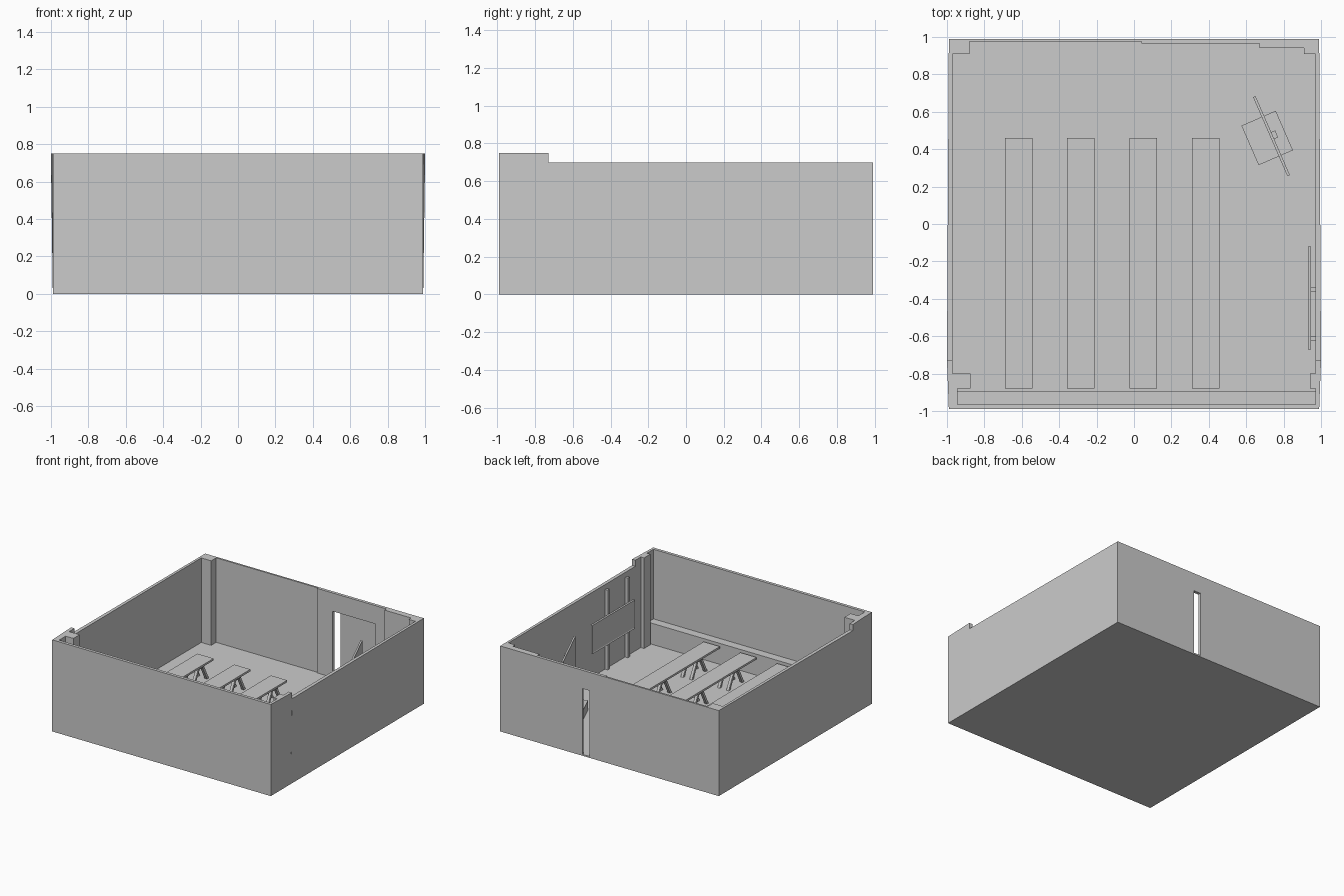
import bpy, bmesh, math
from mathutils import Matrix, Vector

default = bpy.data.objects.get("Cube")
if default:
    bpy.data.objects.remove(default, do_unlink=True)

grey = bpy.data.materials.new("plain grey")
grey.use_nodes = True
grey.diffuse_color = (0.6, 0.6, 0.6, 1)
grey.node_tree.nodes["Principled BSDF"].inputs["Base Color"].default_value = (0.6, 0.6, 0.6, 1)


def make_object(name, bm):
    bmesh.ops.recalc_face_normals(bm, faces=bm.faces)
    mesh = bpy.data.meshes.new(name)
    bm.to_mesh(mesh)
    bm.free()
    mesh.materials.append(grey)
    obj = bpy.data.objects.new(name, mesh)
    bpy.context.collection.objects.link(obj)
    return obj


def add_box(bm, x, y, z):
    """Box from (low, high) ranges; returns its vertices."""
    size = Matrix.Diagonal((x[1] - x[0], y[1] - y[0], z[1] - z[0], 1))
    centre = Matrix.Translation((sum(x) / 2, sum(y) / 2, sum(z) / 2))
    return bmesh.ops.create_cube(bm, size=1, matrix=centre @ size)["verts"]


def box(name, x, y, z):
    bm = bmesh.new()
    add_box(bm, x, y, z)
    return make_object(name, bm)


def extrude_outline(name, outline, height):
    bm = bmesh.new()
    face = bm.faces.new([bm.verts.new((x, y, 0)) for x, y in outline])
    top = bmesh.ops.extrude_face_region(bm, geom=[face])["geom"]
    for v in top:
        if isinstance(v, bmesh.types.BMVert):
            v.co.z = height
            # outer side walls flare slightly where the two heights meet
            if abs(v.co.x) > 0.985 and abs(v.co.y - STEP) < 0.001:
                v.co.x = math.copysign(1.0, v.co.x)
    return make_object(name, bm)


OUT, STEP = 0.99, -0.73

# Room shell: rear walls with corner columns and stepped back wall
rear_walls = extrude_outline("rear_walls", [
    (-OUT, STEP), (-OUT, OUT), (OUT, OUT), (OUT, STEP), (0.97, STEP),
    (0.97, 0.91), (0.91, 0.91), (0.91, 0.94), (0.67, 0.94), (0.67, 0.965),
    (0.04, 0.965), (0.04, 0.975), (-0.88, 0.975), (-0.88, 0.91),
    (-0.97, 0.91), (-0.97, STEP)], 0.70)

# Taller front walls with side pilasters
extrude_outline("front_walls", [
    (-OUT, STEP), (-0.97, STEP), (-0.97, -0.8), (-0.875, -0.8),
    (-0.875, -0.88), (-0.945, -0.88), (-0.945, -0.965), (0.97, -0.965),
    (0.97, -0.88), (0.94, -0.88), (0.94, -0.8), (0.97, -0.8),
    (0.97, STEP), (OUT, STEP), (OUT, -OUT), (-OUT, -OUT)], 0.75)

box("floor", (-0.985, 0.985), (-0.985, 0.985), (0, 0.008))
box("front_ledge", (-0.945, 0.97), (-0.966, -0.895), (0.004, 0.18))

# Doorway: shallow inner recess and a narrow gap through the back wall
for name, x, y in (("door_recess_cutter", (0.18, 0.57), (0.93, 0.974)),
                   ("door_gap_cutter", (0.18, 0.245), (0.92, 1.05))):
    cutter = box(name, x, y, (0.012, 0.55))
    cutter.hide_render = True
    cutter.hide_viewport = True
    cutter.display_type = 'WIRE'
    cut = rear_walls.modifiers.new(name, 'BOOLEAN')
    cut.operation = 'DIFFERENCE'
    cut.solver = 'EXACT'
    cut.object = cutter


def sloped_leg(bm, x, foot_y, head_y, head_z):
    """Square leg whose top end is sheared from the foot to the head."""
    half = 0.011
    verts = add_box(bm, (x - half, x + half), (foot_y - half, foot_y + half), (0.006, head_z))
    for v in verts:
        if v.co.z > head_z / 2:
            v.co.y += head_y - foot_y


# Four long tables on splayed trestles
TABLE_TOP, TABLE_UNDER = 0.163, 0.147
for i in range(4):
    cx = -0.6165 + i * 0.333
    box(f"table_top_{i + 1}", (cx - 0.0735, cx + 0.0735), (-0.88, 0.46), (TABLE_UNDER, TABLE_TOP))
    bm = bmesh.new()
    for cy in (-0.65, -0.19, 0.33):
        for dx in (-0.04, 0.04):
            for side in (-1, 1):
                sloped_leg(bm, cx + dx, cy + side * 0.09, cy + side * 0.018, TABLE_UNDER)
        add_box(bm, (cx - 0.06, cx + 0.06), (cy - 0.028, cy + 0.028), (0.13, TABLE_UNDER))
    make_object(f"table_trestles_{i + 1}", bm)

# Wall board on two upright rails, with an inset writing face
bm = bmesh.new()
add_box(bm, (0.93, 0.946), (-0.67, -0.12), (0.225, 0.46))
bm.normal_update()
front = [f for f in bm.faces if f.normal.x < -0.9]
bmesh.ops.inset_region(bm, faces=front, thickness=0.012, depth=-0.004)
make_object("wall_board", bm)
for i, y in enumerate((-0.35, -0.61)):
    box(f"board_rail_{i + 1}", (0.945, 0.972), (y - 0.012, y + 0.012), (0.006, 0.66))

# Turned free-standing board on a base
stand_turn = Matrix.Translation((0.712, 0.46, 0)) @ Matrix.Rotation(math.radians(23.5), 4, 'Z')
for name, x, y, z in (
        ("stand_base", (-0.10, 0.10), (-0.115, 0.115), (0.006, 0.085)),
        ("stand_post", (0.03, 0.055), (-0.02, 0.02), (0.08, 0.5)),
        ("stand_board", (0.018, 0.032), (-0.23, 0.23), (0.2, 0.545))):
    part = box(name, x, y, z)
    part.data.transform(stand_turn)
